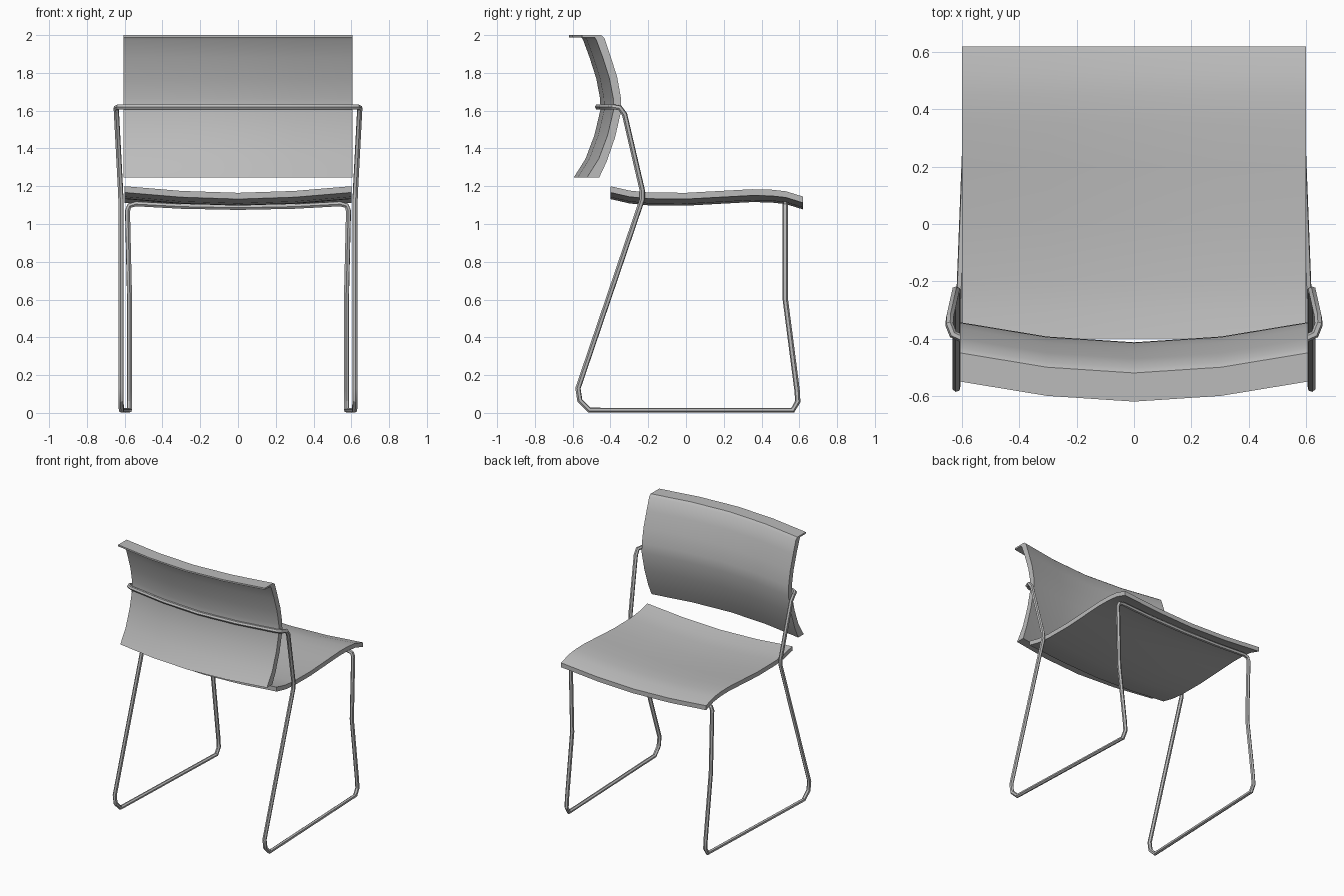
import bpy
import bmesh
import math

cube = bpy.data.objects.get("Cube")
if cube:
    bpy.data.objects.remove(cube, do_unlink=True)


def make_material(name, rgb):
    mat = bpy.data.materials.new(name)
    mat.use_nodes = True
    mat.diffuse_color = (*rgb, 1)
    mat.node_tree.nodes["Principled BSDF"].inputs["Base Color"].default_value = (*rgb, 1)
    return mat


grey = make_material("light grey", (0.5, 0.5, 0.5))


def smooth(obj, angle):
    bpy.ops.object.select_all(action='DESELECT')
    obj.select_set(True)
    bpy.context.view_layer.objects.active = obj
    bpy.ops.object.shade_smooth_by_angle(angle=math.radians(angle))


def curved_panel(name, face, back, columns):
    """Sweep a (y, z) cross-section across x; columns hold (x, y shift, z shift)."""
    bm = bmesh.new()
    n = len(face)
    loop = face + back[::-1]
    rows = [[bm.verts.new((x, y + dy, z + dz)) for y, z in loop] for x, dy, dz in columns]
    for a, b in zip(rows, rows[1:]):
        for i in range(2 * n):
            j = (i + 1) % (2 * n)
            bm.faces.new((a[i], a[j], b[j], b[i]))
    for row in (rows[0], rows[-1]):
        for i in range(n - 1):
            bm.faces.new((row[i], row[i + 1], row[-2 - i], row[-1 - i]))
    bmesh.ops.recalc_face_normals(bm, faces=bm.faces)
    mesh = bpy.data.meshes.new(name)
    bm.to_mesh(mesh)
    bm.free()
    mesh.materials.append(grey)
    obj = bpy.data.objects.new(name, mesh)
    bpy.context.collection.objects.link(obj)
    smooth(obj, 35)
    return obj


# Seat: wavy from back to front, dished across its width
seat_top = [(-0.40, 1.20), (-0.30, 1.177), (-0.20, 1.167), (0.0, 1.165), (0.20, 1.176),
            (0.35, 1.184), (0.45, 1.182), (0.53, 1.173), (0.62, 1.145)]
seat_under = [(y, z - 0.033) for y, z in seat_top]
sag = [(-0.6, 0), (-0.3, 0.025), (0, 0.035), (0.3, 0.025), (0.6, 0)]
curved_panel("seat", seat_top, seat_under, [(x, 0, -s) for x, s in sag])

# Backrest: bowed shell with a flange along the top that points backwards
rest_front = [(-0.46, 1.245), (-0.42, 1.33), (-0.375, 1.46), (-0.343, 1.60), (-0.345, 1.67),
              (-0.365, 1.78), (-0.40, 1.89), (-0.432, 1.985), (-0.45, 2.0), (-0.55, 2.0)]
rest_back = [(-0.525, 1.245), (-0.462, 1.345), (-0.415, 1.47), (-0.383, 1.605), (-0.385, 1.665),
             (-0.405, 1.77), (-0.44, 1.88), (-0.475, 1.975), (-0.484, 1.988), (-0.55, 1.988)]
curved_panel("backrest", rest_front, rest_back,
             [(x * 1.012, -2 * s, 0) for x, s in sag])

# Frame: one continuous bent tube, given as the left half and mirrored
half = [
    (0.0, -0.468, 1.62), (0.30, -0.448, 1.62), (0.60, -0.40, 1.62),      # bar behind backrest
    (0.632, -0.385, 1.62), (0.645, -0.35, 1.615), (0.643, -0.325, 1.58),
    (0.622, -0.232, 1.18), (0.62, -0.232, 1.13),                        # bend beside the seat
    (0.62, -0.572, 0.13), (0.62, -0.562, 0.065), (0.617, -0.51, 0.014),  # rear leg to runner
    (0.575, 0.565, 0.014), (0.574, 0.592, 0.06), (0.574, 0.588, 0.12),   # front of runner
    (0.574, 0.526, 0.60), (0.585, 0.526, 1.07), (0.575, 0.526, 1.097),   # front leg
    (0.54, 0.526, 1.107), (0.30, 0.526, 1.094), (0.0, 0.526, 1.088),     # bar under the seat
]
path = half + [(-x, y, z) for x, y, z in half[-2:0:-1]]
curve = bpy.data.curves.new("frame", 'CURVE')
curve.dimensions = '3D'
curve.bevel_depth = 0.0145
curve.bevel_resolution = 1
spline = curve.splines.new('POLY')
spline.points.add(len(path) - 1)
for point, co in zip(spline.points, path):
    point.co = (*co, 1)
spline.use_cyclic_u = True
curve.materials.append(grey)
frame = bpy.data.objects.new("frame", curve)
bpy.context.collection.objects.link(frame)
bpy.ops.object.select_all(action='DESELECT')
frame.select_set(True)
bpy.context.view_layer.objects.active = frame
bpy.ops.object.convert(target='MESH')
smooth(bpy.context.view_layer.objects.active, 30)
